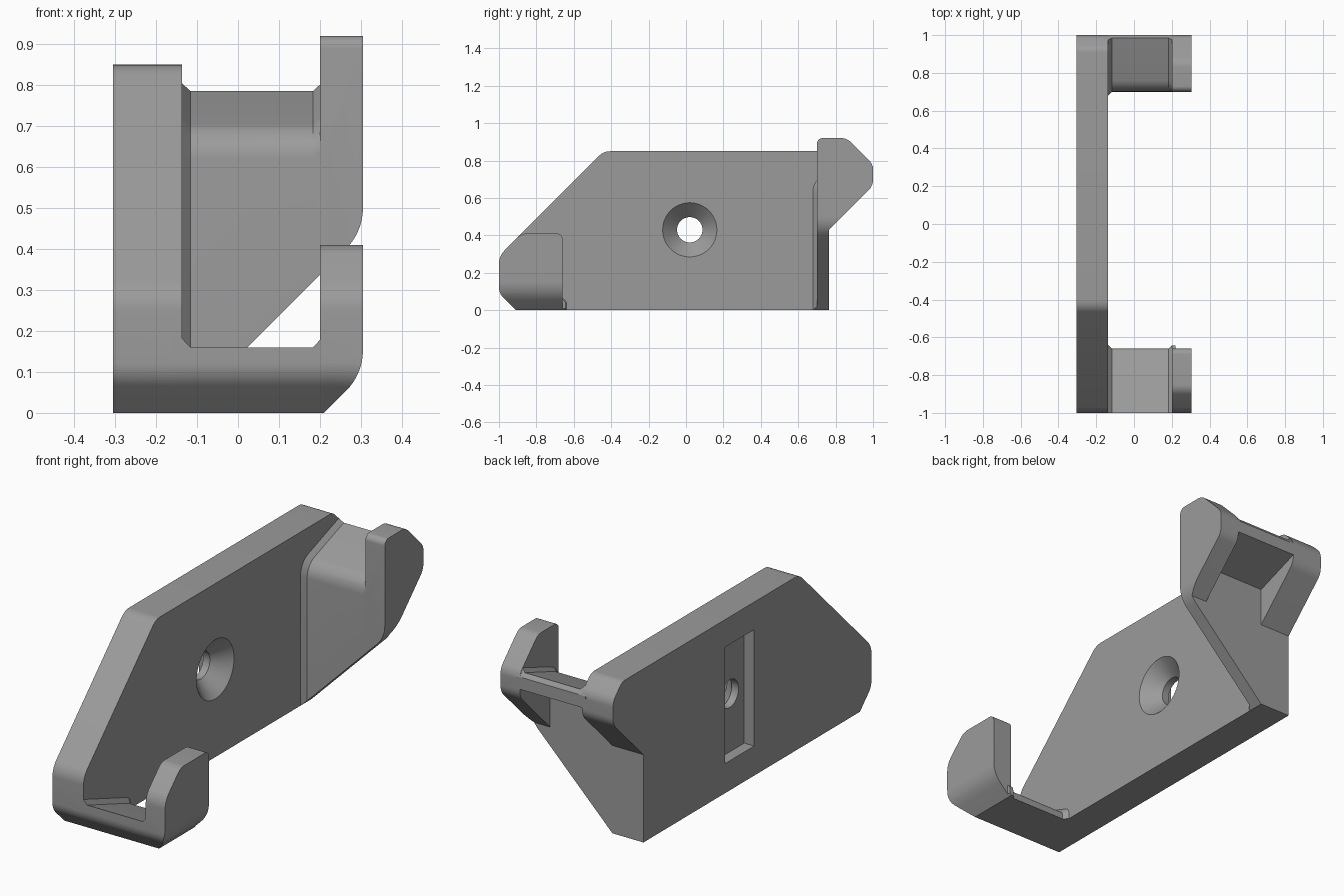
import bpy, bmesh, math
from mathutils import Vector

if "Cube" in bpy.data.objects:
    bpy.data.objects.remove(bpy.data.objects["Cube"])

grey = bpy.data.materials.new("plain grey")
grey.diffuse_color = (0.33, 0.33, 0.33, 1)
grey.use_nodes = True
grey.node_tree.nodes["Principled BSDF"].inputs["Base Color"].default_value = grey.diffuse_color


def rounded(points, seg=8):
    """Polygon corners (a, b[, radius]) -> outline with filleted corners."""
    out = []
    n = len(points)
    for i, p in enumerate(points):
        c = Vector(p[:2])
        if len(p) < 3:
            out.append(c)
            continue
        u = (Vector(points[i - 1][:2]) - c).normalized()
        v = (Vector(points[(i + 1) % n][:2]) - c).normalized()
        half = u.angle(v) / 2
        centre = c + (u + v).normalized() * (p[2] / math.sin(half))
        t = p[2] / math.tan(half)
        a, b = c + u * t - centre, c + v * t - centre
        ang = a.angle(b)
        for k in range(seg + 1):
            f = k / seg
            out.append(centre + (a * math.sin((1 - f) * ang) + b * math.sin(f * ang)) / math.sin(ang))
    return out


def loft(name, sections):
    """Closed solid through matching rings of 3D points."""
    bm = bmesh.new()
    rings = [[bm.verts.new(p) for p in s] for s in sections]
    n = len(rings[0])
    for r, s in zip(rings, rings[1:]):
        for i in range(n):
            j = (i + 1) % n
            bm.faces.new((r[i], r[j], s[j], s[i]))
    bm.faces.new(rings[0][::-1])
    bm.faces.new(rings[-1])
    bmesh.ops.recalc_face_normals(bm, faces=bm.faces)
    mesh = bpy.data.meshes.new(name)
    bm.to_mesh(mesh)
    bm.free()
    mesh.materials.append(grey)
    ob = bpy.data.objects.new(name, mesh)
    bpy.context.collection.objects.link(ob)
    return ob


def side_loft(name, parts):
    """parts: (x, yz outline) pairs."""
    return loft(name, [[(x, p[0], p[1]) for p in rounded(o)] for x, o in parts])


def front_prism(name, outline, y0, y1):
    pts = rounded(outline)
    return loft(name, [[(p[0], y, p[1]) for p in pts] for y in (y0, y1)])


def boolean(target, other, op):
    m = target.modifiers.new(op, 'BOOLEAN')
    m.operation, m.object, m.solver = op, other, 'EXACT'
    bpy.context.view_layer.objects.active = target
    bpy.ops.object.modifier_apply(modifier=m.name)
    bpy.data.objects.remove(other)


LEFT, INNER, ARM, RIGHT = -0.305, -0.137, 0.20, 0.305
C = 0.021  # chamfer size in the inner corners

# Main side plate
plate_outline = [(-0.91, 0), (0.765, 0), (0.765, 0.43), (1, 0.665, 0.08), (1, 0.78, 0.07),
                 (0.93, 0.85, 0.06), (-0.44, 0.85, 0.08), (-1, 0.29, 0.1), (-1, 0.09, 0.08)]
bracket = side_loft("bracket", [(LEFT, plate_outline), (INNER, plate_outline)])

# Front hook: sloped floor and upright arm
def floor(o):
    return [(-1, 0.09, 0.08), (-1, 0.16 + 1.06 * o), (-0.66 + o, 0.04 + 0.7 * o, 0.03),
            (-0.66 + o, 0), (-0.91, 0)]

front_floor = side_loft("front_floor", [(INNER - 0.02, floor(C)), (INNER, floor(C)), (INNER + C, floor(0)),
                                        (ARM - 0.017, floor(0)), (ARM, floor(0.017)), (ARM + 0.02, floor(0.017))])
arm_outline = [(-0.91, 0), (-0.66, 0), (-0.66, 0.41, 0.03), (-0.88, 0.41, 0.07),
               (-1, 0.29, 0.1), (-1, 0.09, 0.08)]
front_arm = side_loft("front_arm", [(ARM, arm_outline), (0.33, arm_outline)])
boolean(front_floor, front_arm, 'UNION')

# Rear hook: thin wall bending into a sloped shelf, and upright arm
def wall(o, f):
    return [(0.70 - f, 0), (0.70 - f, 0.684 + 1.06 * o - 0.353 * f, 0.09),
            (0.985 - 0.5 * o, 0.785 + 0.95 * o), (1, 0.765), (1, 0.705), (0.765, 0.62), (0.765, 0)]

rear_wall = side_loft("rear_wall", [(INNER - 0.02, wall(C, C)), (INNER, wall(C, C)), (INNER + C, wall(0, 0)),
                                    (ARM - 0.017, wall(0, 0)), (ARM, wall(0.017, 0)), (ARM + 0.02, wall(0.017, 0))])
rear_outline = [(0.70, 0), (0.765, 0), (0.765, 0.43), (1, 0.665, 0.08), (1, 0.78, 0.07),
                (0.86, 0.92, 0.07), (0.70, 0.92, 0.03)]
rear_arm = side_loft("rear_arm", [(ARM, rear_outline), (0.33, rear_outline)])
boolean(rear_wall, rear_arm, 'UNION')

# Trim the outer lower corner of each hook along a 45 degree line
for hook, start, y0, y1 in ((front_floor, 0.21, -1.2, -0.5), (rear_wall, INNER, 0.5, 1.2)):
    trim = front_prism("trim", [(start - 0.1, -0.1), (RIGHT, RIGHT - start, 0.14), (RIGHT, 2),
                                (0.6, 2), (0.6, -0.1)], y0, y1)
    boolean(hook, trim, 'DIFFERENCE')
    boolean(bracket, hook, 'UNION')

# Countersunk screw hole
def ring(x, r):
    return [(x, 0.02 + r * math.cos(a * math.tau / 48), 0.43 + r * math.sin(a * math.tau / 48)) for a in range(48)]

hole = loft("hole", [ring(-0.4, 0.068), ring(INNER - 0.077, 0.068), ring(INNER, 0.145), ring(-0.1, 0.182)])
boolean(bracket, hole, 'DIFFERENCE')

# Slot in the outer face of the plate
slot_outline = [(-0.092, 0.145), (0.132, 0.145), (0.132, 0.715), (-0.092, 0.715)]
slot = side_loft("slot", [(-0.4, slot_outline), (LEFT + 0.054, slot_outline)])
boolean(bracket, slot, 'DIFFERENCE')

# Smooth fillets, keep hard edges
bpy.ops.object.select_all(action='DESELECT')
bracket.select_set(True)
bpy.context.view_layer.objects.active = bracket
bpy.ops.object.shade_smooth_by_angle(angle=math.radians(25))
